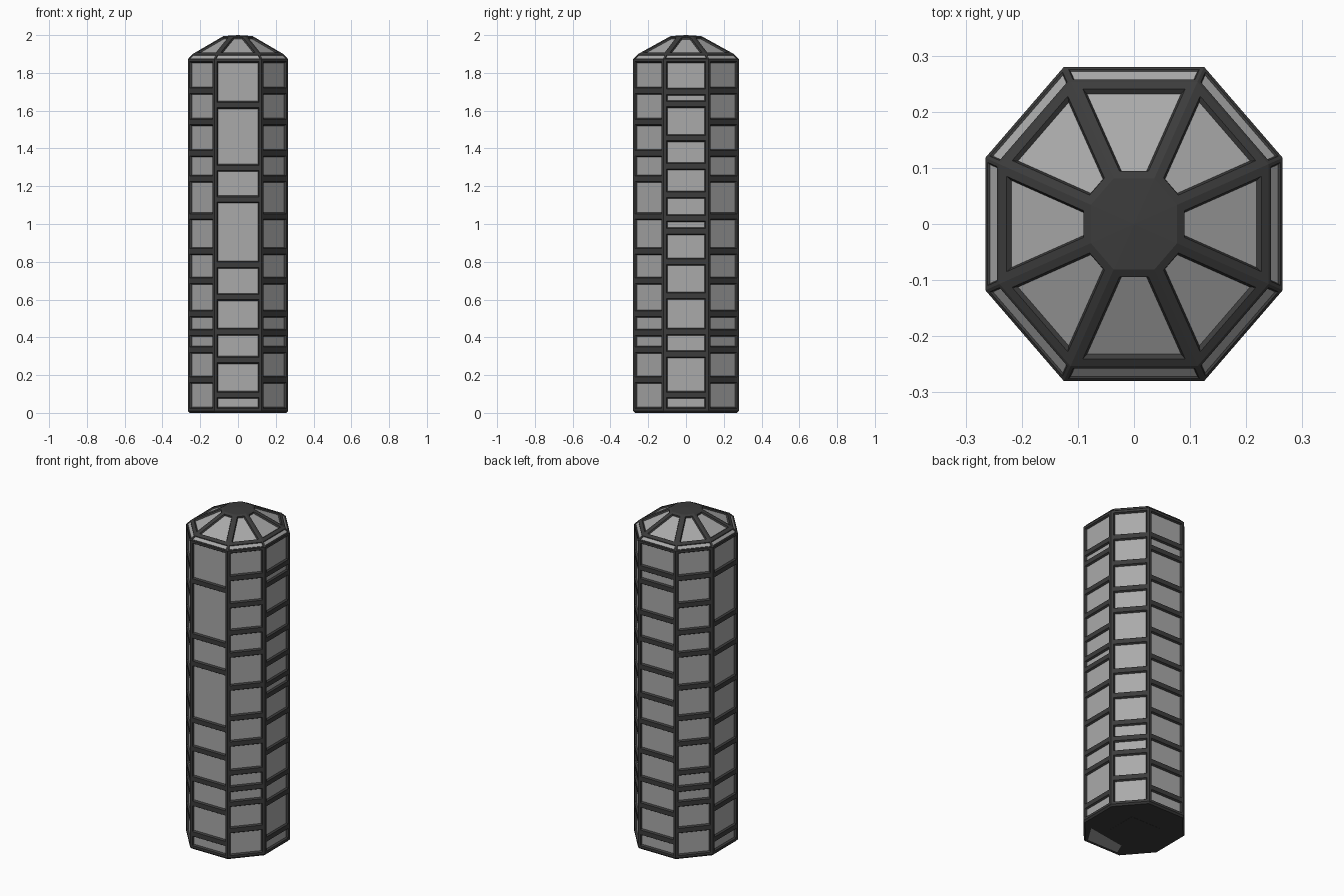
import bpy, bmesh
from mathutils import Vector

cube = bpy.data.objects.get("Cube")
if cube:
    bpy.data.objects.remove(cube, do_unlink=True)


def material(name, value):
    m = bpy.data.materials.new(name)
    m.use_nodes = True
    m.diffuse_color = (value, value, value, 1)
    m.node_tree.nodes["Principled BSDF"].inputs["Base Color"].default_value = m.diffuse_color
    return m


FRAME = material("dark frame", 0.045)
PANE = material("grey pane", 0.40)

# Octagon corners, counter-clockwise from the front face
half = [(0.125, -0.28), (0.265, -0.118), (0.265, 0.118), (0.125, 0.28)]
CORNERS = [(-0.125, -0.28)] + half + [(-x, -y) for x, y in half[1:3]]
CORNERS.insert(5, (-0.125, 0.28))


def ring(scale, z):
    return [Vector((x * scale, y * scale, z)) for x, y in CORNERS]


def finish(name, bm):
    mesh = bpy.data.meshes.new(name)
    bm.to_mesh(mesh)
    bm.free()
    mesh.materials.append(FRAME)
    mesh.materials.append(PANE)
    obj = bpy.data.objects.new(name, mesh)
    bpy.context.collection.objects.link(obj)
    return obj


def quad(bm, pts):
    return bm.faces.new([bm.verts.new(p) for p in pts])


def framed(bm, faces, rim, slope, depth):
    """Give each face a dark rim and a sunken pane."""
    for f in faces:
        f.material_index = 0
    bmesh.ops.inset_individual(bm, faces=faces, thickness=rim, use_even_offset=True)
    bmesh.ops.inset_individual(bm, faces=faces, thickness=slope, depth=-depth,
                               use_even_offset=True)
    for f in faces:
        f.material_index = 1


# Heights of the crossbars on each wall
WALL_TOP, WALL_BOTTOM = 1.873, 0.01
diagonal = [1.705, 1.54, 1.375, 1.24, 1.04, 0.855, 0.70, 0.525, 0.425, 0.335, 0.175]
front = [1.63, 1.297, 1.13, 0.785, 0.613, 0.43, 0.28, 0.095]
left = [1.70, 1.635, 1.455, 1.305, 1.155, 1.03, 0.962, 0.80, 0.62, 0.43, 0.31, 0.095]
back = [1.71, 1.63, 1.44, 1.28, 1.11, 0.94, 0.78, 0.60, 0.43, 0.27, 0.105]
right = [1.70, 1.40, 1.22, 1.0, 0.80, 0.62, 0.43, 0.28, 0.095]
walls = [("front", front), ("front_left", diagonal), ("left", left),
         ("back_left", diagonal), ("back", back), ("back_right", diagonal),
         ("right", right), ("front_right", diagonal)]

for i, (name, bars) in enumerate(walls):
    (ax, ay), (bx, by) = CORNERS[i], CORNERS[(i + 1) % 8]
    levels = [WALL_TOP] + bars + [WALL_BOTTOM]
    bm = bmesh.new()
    faces = [quad(bm, [(ax, ay, lo), (bx, by, lo), (bx, by, hi), (ax, ay, hi)])
             for hi, lo in zip(levels, levels[1:])]
    bm.normal_update()
    framed(bm, faces, 0.014, 0.006, 0.01)
    finish(name + "_wall", bm)


def band(name, lower, upper, rim, slope, depth):
    """Eight framed panes between two rings."""
    bm = bmesh.new()
    faces = [quad(bm, [lower[i], lower[(i + 1) % 8], upper[(i + 1) % 8], upper[i]])
             for i in range(8)]
    bm.normal_update()
    framed(bm, faces, rim, slope, depth)
    return finish(name, bm)


# Sloping eave and roof
eave = ring(0.905, 1.9)
cap = ring(0.29, 1.995)
band("eave", ring(1, WALL_TOP), eave, 0.006, 0.003, 0.003)
band("roof", eave, cap, 0.015, 0.005, 0.008)

# Roof cap with a shallow rise
bm = bmesh.new()
tip = Vector((0, 0, 2))
for i in range(8):
    quad(bm, [cap[i], cap[(i + 1) % 8], tip])
finish("roof_cap", bm)

# Base with chamfered edge and a sunken square
bm = bmesh.new()
outer, inner = ring(1, WALL_BOTTOM), ring(0.965, 0)
for i in range(8):
    j = (i + 1) % 8
    quad(bm, [inner[i], inner[j], outer[j], outer[i]])
quad(bm, list(reversed(inner)))
finish("base", bm)

bm = bmesh.new()
bmesh.ops.create_cube(bm, size=1)
for v in bm.verts:
    v.co = Vector((v.co.x * 0.2, v.co.y * 0.2, 0.002 + v.co.z * 0.006))
finish("base_plate", bm)

# Pale strip under the front edge
bm = bmesh.new()
strip = quad(bm, [(-0.09, -0.25, -0.001), (-0.06, -0.18, -0.001),
                  (0.19, -0.14, -0.001), (0.12, -0.25, -0.001)])
strip.material_index = 1
finish("base_strip", bm)
